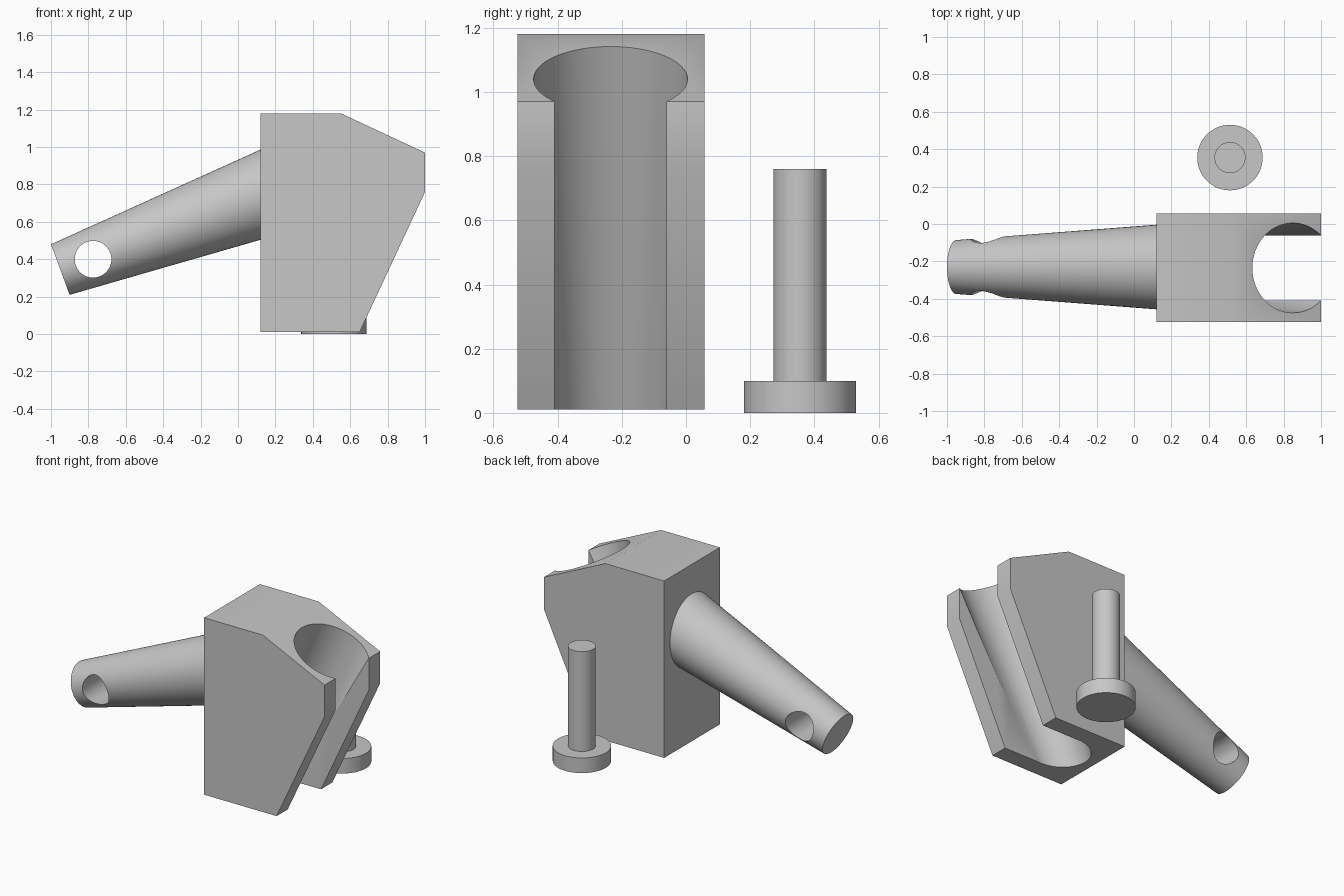
import bpy, bmesh, math
from mathutils import Matrix, Vector

cube = bpy.data.objects.get("Cube")
if cube:
    bpy.data.objects.remove(cube, do_unlink=True)

grey = bpy.data.materials.new("plain grey")
grey.use_nodes = True
grey.diffuse_color = (0.57, 0.57, 0.57, 1)
grey.node_tree.nodes["Principled BSDF"].inputs["Base Color"].default_value = grey.diffuse_color

MID_Y = -0.235  # middle plane of the block and handle
SIDES = 64


def finish(name, bm):
    bmesh.ops.recalc_face_normals(bm, faces=bm.faces)
    mesh = bpy.data.meshes.new(name)
    bm.to_mesh(mesh)
    bm.free()
    mesh.materials.append(grey)
    obj = bpy.data.objects.new(name, mesh)
    bpy.context.collection.objects.link(obj)
    return obj


def cone(name, base, tilt, length, r_base, r_top):
    """Cone or cylinder starting at base, its axis tilted from z towards x."""
    bm = bmesh.new()
    place = (Matrix.Translation(base) @ Matrix.Rotation(tilt, 4, 'Y')
             @ Matrix.Translation((0, 0, length / 2)))
    bmesh.ops.create_cone(bm, cap_ends=True, segments=SIDES, radius1=r_base,
                          radius2=r_top, depth=length, matrix=place)
    return finish(name, bm)


def activate(obj):
    bpy.ops.object.select_all(action='DESELECT')
    obj.select_set(True)
    bpy.context.view_layer.objects.active = obj


def cut(obj, cutter):
    cutter.hide_render = True
    mod = obj.modifiers.new("cut", 'BOOLEAN')
    mod.operation = 'DIFFERENCE'
    mod.solver = 'EXACT'
    mod.object = cutter
    activate(obj)
    bpy.ops.object.modifier_apply(modifier=mod.name)
    bpy.data.objects.remove(cutter, do_unlink=True)


# Block: side profile extruded along y
profile = [(0.12, 0.01), (0.65, 0.01), (1, 0.76), (1, 0.97), (0.55, 1.18), (0.12, 1.18)]
bm = bmesh.new()
face = bm.faces.new([bm.verts.new((x, -0.525, z)) for x, z in profile])
side = bmesh.ops.extrude_face_region(bm, geom=[face])["geom"]
bmesh.ops.translate(bm, vec=(0, 0.582, 0),
                    verts=[v for v in side if isinstance(v, bmesh.types.BMVert)])
block = finish("block", bm)

# Tapered bore, square to the sloping top
TILT = math.radians(25)
axis = Vector((math.sin(TILT), 0, math.cos(TILT)))
top = Vector((0.85, MID_Y, 1.04))
bore_len, extra, r_low, r_high = 1.136, 0.3, 0.175, 0.24
grow = (r_high - r_low) / bore_len * extra
cut(block, cone("bore_cutter", top - axis * (bore_len + extra), TILT,
                bore_len + 2 * extra, r_low - grow, r_high + grow))

# Slot opening the bore towards the sloping front edge
bm = bmesh.new()
place = (Matrix.Translation(top - axis * bore_len / 2) @ Matrix.Rotation(TILT, 4, 'Y')
         @ Matrix.Translation((0.3, 0, 0)) @ Matrix.Diagonal((0.6, 0.348, 2, 1)))
bmesh.ops.create_cube(bm, size=1, matrix=place)
cut(block, finish("slot_cutter", bm))

# Tapered handle with a cross hole near the tip
handle = cone("handle", Vector((-0.95, -0.23, 0.345)), math.radians(69.8), 1.25, 0.144, 0.234)
bm = bmesh.new()
bmesh.ops.create_cone(bm, cap_ends=True, segments=SIDES, radius1=0.098, radius2=0.098, depth=1,
                      matrix=Matrix.Translation((-0.775, MID_Y, 0.4))
                      @ Matrix.Rotation(math.pi / 2, 4, 'X'))
cut(handle, finish("hole_cutter", bm))

# Loose headed pin standing beside the block
pin = Vector((0.513, 0.355, 0))
pin_head = cone("pin_head", pin, 0, 0.1, 0.175, 0.175)
pin_shaft = cone("pin_shaft", pin + Vector((0, 0, 0.09)), 0, 0.67, 0.083, 0.083)

for obj in (block, handle, pin_head, pin_shaft):
    activate(obj)
    bpy.ops.object.shade_smooth_by_angle(angle=math.radians(30))
